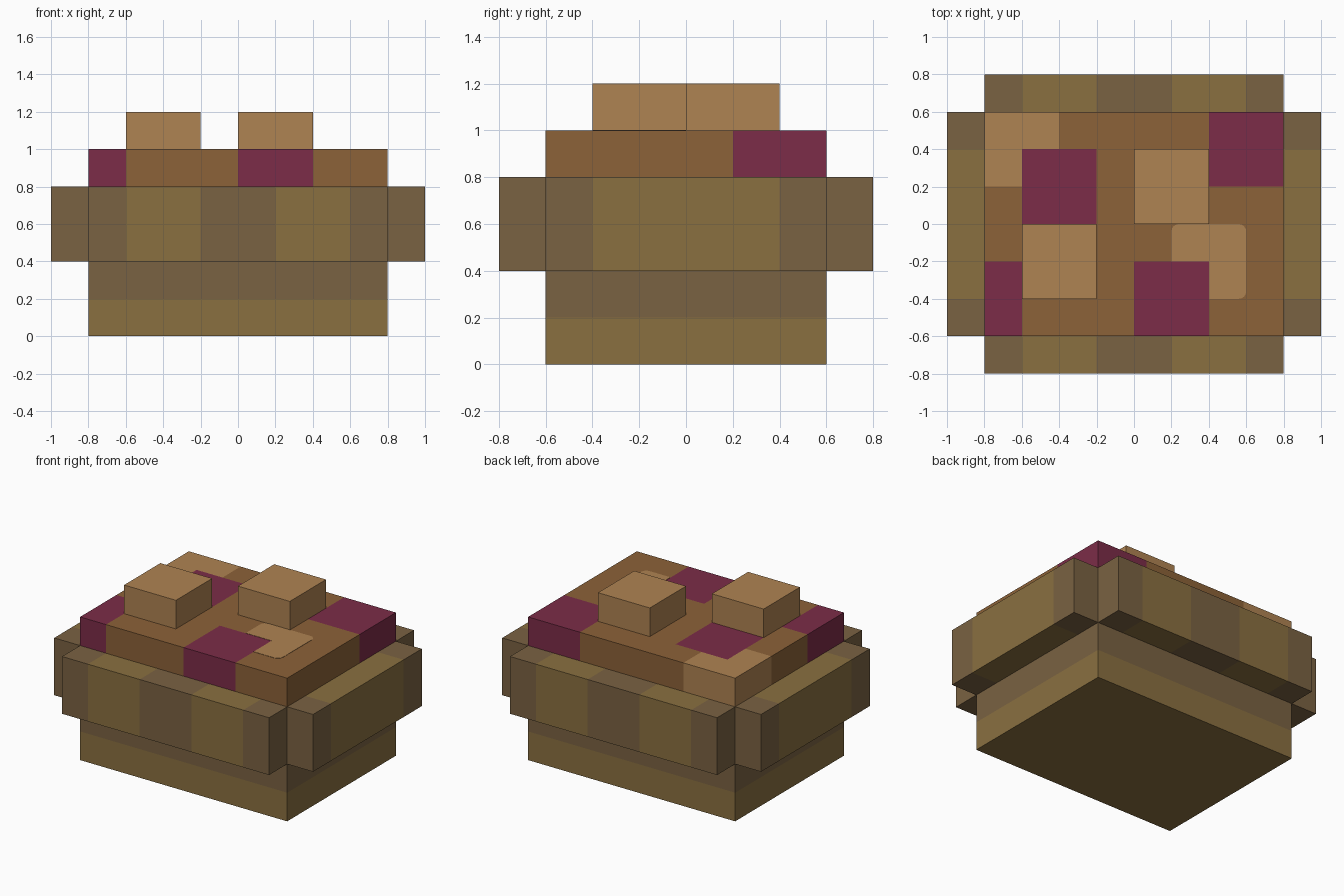
import bpy, bmesh, math
from mathutils import Vector

cube = bpy.data.objects.get("Cube")
if cube:
    bpy.data.objects.remove(cube, do_unlink=True)


def material(name, rgb):
    """Flat material from an sRGB colour in 0-255."""
    lin = [((c / 255 + 0.055) / 1.055) ** 2.4 for c in rgb] + [1.0]
    m = bpy.data.materials.new(name)
    m.use_nodes = True
    m.diffuse_color = lin
    bsdf = m.node_tree.nodes["Principled BSDF"]
    bsdf.inputs["Base Color"].default_value = lin
    bsdf.inputs["Roughness"].default_value = 0.9
    return m


MATS = [material("golden crust", (138, 112, 64)),
        material("dark crust", (122, 98, 66)),
        material("brown filling", (140, 98, 56)),
        material("tan topping", (175, 131, 82)),
        material("berry red", (124, 44, 72))]
GOLD, DARK, BROWN, TAN, BERRY = range(5)


def add_object(name, bm):
    bmesh.ops.recalc_face_normals(bm, faces=bm.faces)
    mesh = bpy.data.meshes.new(name)
    bm.to_mesh(mesh)
    bm.free()
    for m in MATS:
        mesh.materials.append(m)
    ob = bpy.data.objects.new(name, mesh)
    bpy.context.collection.objects.link(ob)
    return ob


def box(name, lo, hi, rule, cuts=((), (), ())):
    """Box from lo to hi, cut along each axis, coloured by rule(face centre)."""
    lo, hi = Vector(lo), Vector(hi)
    bm = bmesh.new()
    bmesh.ops.create_cube(bm, size=1)
    for v in bm.verts:
        v.co = (lo + hi) / 2 + v.co * (hi - lo)
    for axis in range(3):
        normal = Vector([float(i == axis) for i in range(3)])
        for c in cuts[axis]:
            geom = bm.verts[:] + bm.edges[:] + bm.faces[:]
            bmesh.ops.bisect_plane(bm, geom=geom, plane_co=normal * c, plane_no=normal)
    for f in bm.faces:
        f.material_index = rule(f.calc_center_median())
    return add_object(name, bm)


# Crust base: golden bottom band, dark band above
box("crust_base", (-0.8, -0.6, 0), (0.8, 0.6, 0.8),
    lambda c: GOLD if c.z < 0.2 else DARK, ((), (), (0.2,)))

# Striped rim slabs on all four sides
for side, s in (("front", -1), ("back", 1)):
    y0, y1 = sorted((s * 0.6, s * 0.8))
    box(side + "_rim", (-0.8, y0, 0.4), (0.8, y1, 0.8),
        lambda c: GOLD if 0.2 < abs(c.x) < 0.6 else DARK,
        ((-0.6, -0.2, 0.2, 0.6), (), ()))
for side, s in (("right", -1), ("left", 1)):
    x0, x1 = sorted((s * 0.8, s * 1.0))
    box(side + "_rim", (x0, -0.6, 0.4), (x1, 0.6, 0.8),
        lambda c: GOLD if abs(c.y) < 0.4 else DARK,
        ((), (-0.4, 0.4), ()))

# Filling: coloured patches as (x0, x1, y0, y1, colour), first match wins
PATCHES = [(-0.8, -0.6, -0.6, -0.2, BERRY), (0.0, 0.4, -0.6, -0.2, BERRY),
           (-0.6, -0.2, 0.0, 0.4, BERRY), (0.4, 0.8, 0.2, 0.6, BERRY),
           (-0.8, -0.4, 0.2, 0.6, TAN)]


def filling_colour(c):
    for x0, x1, y0, y1, colour in PATCHES:
        if x0 - 0.001 < c.x < x1 + 0.001 and y0 - 0.001 < c.y < y1 + 0.001:
            return colour
    return BROWN


box("filling", (-0.8, -0.6, 0.8), (0.8, 0.6, 1.0), filling_colour,
    ([i * 0.2 for i in range(-3, 4)], [i * 0.2 for i in range(-2, 3)], ()))

# Thin tan patch with rounded outer corners: (x, y, start angle or None)
R = 0.04
outline = []
for x, y, start in ((0.4, -0.4, None), (0.6, -0.4, 270), (0.6, 0.0, 0),
                    (0.2, 0.0, 90), (0.2, -0.2, None), (0.4, -0.2, None)):
    if start is None:
        outline.append((x, y))
        continue
    cx = x - R if x > 0.4 else x + R
    cy = y - R if y > -0.2 else y + R
    for k in range(5):
        a = math.radians(start + k * 22.5)
        outline.append((cx + R * math.cos(a), cy + R * math.sin(a)))
bm = bmesh.new()
face = bm.faces.new([bm.verts.new((x, y, 0.999)) for x, y in outline])
ext = bmesh.ops.extrude_face_region(bm, geom=[face])
for v in ext["geom"]:
    if isinstance(v, bmesh.types.BMVert):
        v.co.z = 1.002
for f in bm.faces:
    f.material_index = TAN
add_object("rounded_patch", bm)

# Raised topping chunks
box("topping_chunk_right", (-0.6, -0.4, 1.0), (-0.2, 0.0, 1.2), lambda c: TAN)
box("topping_chunk_left", (0.0, 0.0, 1.0), (0.4, 0.4, 1.2), lambda c: TAN)
